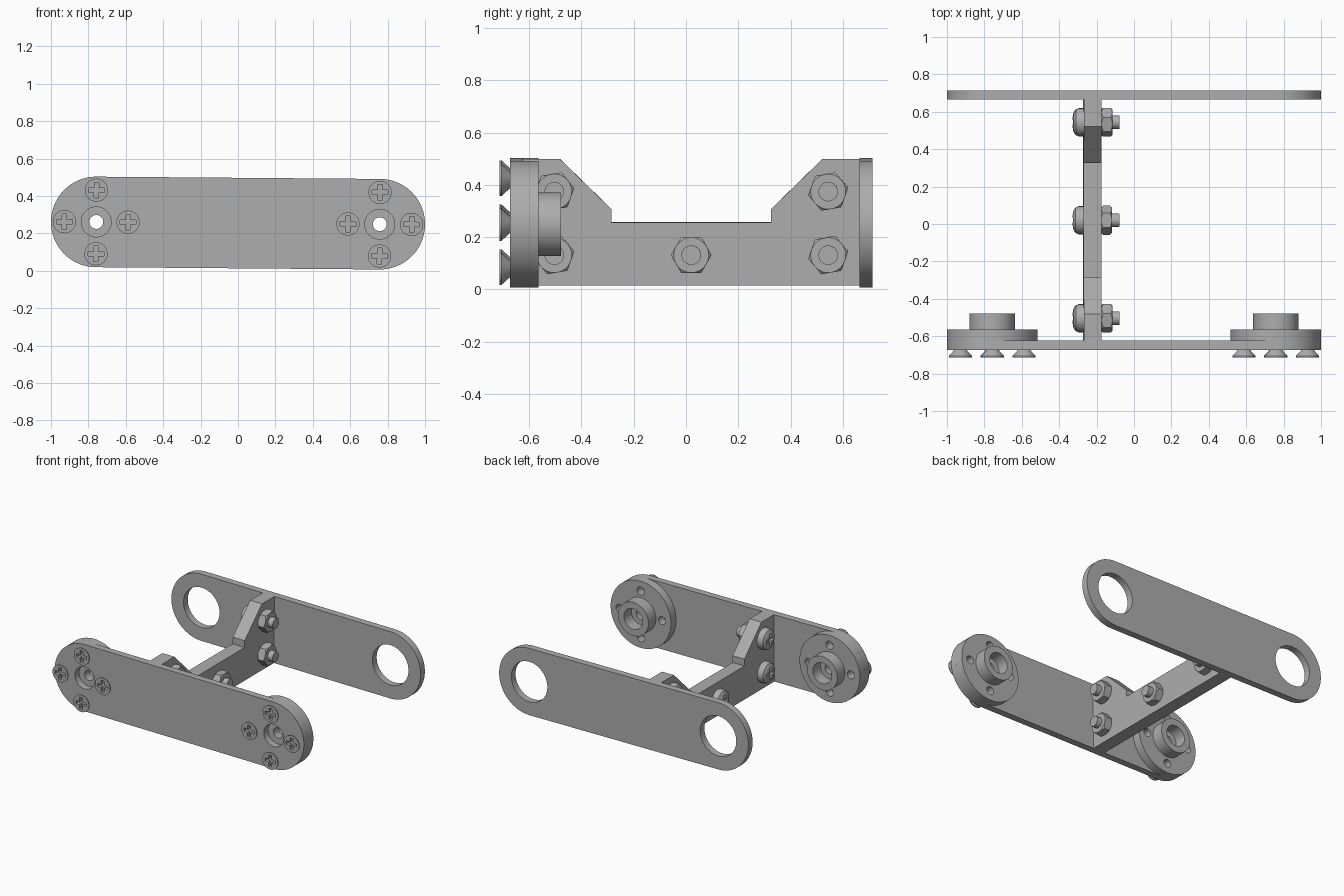
import bpy, bmesh
from math import pi, cos, sin, radians
from mathutils import Matrix, Vector

if "Cube" in bpy.data.objects:
    bpy.data.objects.remove(bpy.data.objects["Cube"])

GREY = (0.42, 0.42, 0.42, 1)
metal = bpy.data.materials.new("grey metal")
metal.use_nodes = True
metal.diffuse_color = GREY
metal.node_tree.nodes["Principled BSDF"].inputs["Base Color"].default_value = GREY

END, RADIUS, MID = 0.758, 0.242, 0.255
WEB_X, WEB_T = -0.2225, 0.095

# Frames: the local z axis of a part faces front, left or right
FRONT = Matrix.Rotation(pi / 2, 4, 'X')
LEFT = Matrix(((0, 0, 1, 0), (1, 0, 0, 0), (0, 1, 0, 0), (0, 0, 0, 1)))
RIGHT = LEFT @ Matrix.Rotation(pi, 4, 'Y')
# The whole bracket leans very slightly to one side
LEAN = (Matrix.Translation((0, 0, MID)) @ Matrix.Rotation(0.008, 4, 'Y')
        @ Matrix.Translation((0, 0, -MID)))


def arc(cx, cy, r, start=0, sweep=360, n=48):
    steps = n if sweep == 360 else n + 1
    angles = [radians(start + sweep * i / n) for i in range(steps)]
    return [(cx + r * cos(a), cy + r * sin(a)) for a in angles]


def clean(mesh):
    bm = bmesh.new()
    bm.from_mesh(mesh)
    bmesh.ops.remove_doubles(bm, verts=bm.verts, dist=0.0002)
    bmesh.ops.recalc_face_normals(bm, faces=bm.faces)
    bm.to_mesh(mesh)
    bm.free()
    return mesh


def evaluated(obj):
    graph = bpy.context.evaluated_depsgraph_get()
    return bpy.data.meshes.new_from_object(obj.evaluated_get(graph))


def temp(name, data):
    obj = bpy.data.objects.new(name, data)
    bpy.context.collection.objects.link(obj)
    obj.hide_render = True
    return obj


def slab(loops, thickness):
    """Flat outline with holes, extruded evenly about local z = 0."""
    curve = bpy.data.curves.new("outline", 'CURVE')
    curve.dimensions, curve.fill_mode = '2D', 'BOTH'
    curve.extrude = thickness / 2
    for loop in loops:
        spline = curve.splines.new('POLY')
        spline.points.add(len(loop) - 1)
        for point, (x, y) in zip(spline.points, loop):
            point.co = (x, y, 0, 1)
        spline.use_cyclic_u = True
    obj = temp("outline", curve)
    mesh = evaluated(obj)
    bpy.data.objects.remove(obj)
    return clean(mesh)


def lathe(profile, sides=32):
    """Revolve (radius, height) pairs about local z."""
    bm = bmesh.new()
    verts = [bm.verts.new((r, 0, h)) for r, h in profile]
    edges = [bm.edges.new(pair) for pair in zip(verts, verts[1:])]
    bmesh.ops.spin(bm, geom=verts + edges, cent=(0, 0, 0), axis=(0, 0, 1),
                   dvec=(0, 0, 0), angle=2 * pi, steps=sides)
    mesh = bpy.data.meshes.new("turned")
    bm.to_mesh(mesh)
    bm.free()
    return clean(mesh)


def combine(mesh, cutter, operation, height=0):
    base, tool = temp("base", mesh), temp("cutter", cutter)
    tool.location.z = height
    mod = base.modifiers.new("cut", 'BOOLEAN')
    mod.operation, mod.solver, mod.object = operation, 'EXACT', tool
    result = evaluated(base)
    for obj in (base, tool):
        bpy.data.objects.remove(obj)
    return result


def place(name, mesh, frame, location, spin=0):
    if not mesh.materials:
        mesh.materials.append(metal)
    mesh.materials[0] = metal
    mesh.shade_smooth()
    mesh.set_sharp_from_angle(angle=radians(30))
    obj = bpy.data.objects.new(name, mesh)
    bpy.context.collection.objects.link(obj)
    obj.matrix_world = (LEAN @ Matrix.Translation(Vector(location)) @ frame
                        @ Matrix.Rotation(radians(spin), 4, 'Z'))
    return obj


def cross(a, w, depth):
    points = []
    for k in range(4):
        c, s = round(cos(k * pi / 2)), round(sin(k * pi / 2))
        points += [(c * x - s * y, s * x + c * y) for x, y in ((a, -w), (a, w), (w, w))]
    return slab([points], depth)


def stadium():
    return arc(END, 0, RADIUS, -90, 180) + arc(-END, 0, RADIUS, 90, 180)


# Front and back plates
for name, hole, y, t in (("front_plate", 0.08, -0.6485, 0.049),
                         ("back_plate", 0.145, 0.689, 0.049)):
    holes = [arc(side * END, 0, hole) for side in (-1, 1)]
    place(name, slab([stadium()] + holes, t), FRONT, (0, y, MID))

# Web joining the plates, raised at both ends
half = [(0.665, -RADIUS), (0.665, RADIUS), (0.502, RADIUS), (0.305, 0.05), (0.305, 0)]
web = [(y + 0.02, z) for y, z in half]
web += [(0.02 - y, z) for y, z in reversed(half)]
web = [(max(-0.624, min(0.665, y)), z) for y, z in web]
place("web", slab([web], WEB_T), LEFT, (WEB_X, 0, MID))

# Round flanges with a hollow hub, and the screws holding them
PITCH = 0.17
ring = [(PITCH, 0), (0, PITCH), (-PITCH, 0), (0, -PITCH)]
disc = slab([arc(0, 0, RADIUS, n=64), arc(0, 0, 0.037)]
            + [arc(x, z, 0.029, n=24) for x, z in ring], 0.06)
hub = slab([arc(0, 0, 0.122), arc(0, 0, 0.075)], 0.086)
screw = lathe([(0, -0.05), (0.027, -0.05), (0.032, 0), (0.062, 0.033),
               (0.062, 0.04), (0, 0.04)])
screw = combine(screw, cross(0.042, 0.012, 0.05), 'DIFFERENCE', 0.04)
for side, label in ((1, "left"), (-1, "right")):
    place(label + "_flange", disc, FRONT, (side * END, -0.594, MID))
    place(label + "_hub", hub, FRONT, (side * END, -0.521, MID))
    for x, z in ring:
        place(label + "_flange_screw", screw, FRONT, (side * END + x, -0.673, MID + z))

# Bolts through the web with chamfered nuts
bolt = lathe([(0, -0.192), (0.037, -0.192), (0.037, 0), (0.075, 0), (0.075, 0.025),
              (0.068, 0.042), (0.05, 0.053), (0.025, 0.058), (0, 0.06)])
bolt = combine(bolt, cross(0.042, 0.012, 0.06), 'DIFFERENCE', 0.06)
nut = lathe([(0, 0), (0.078, 0), (0.078, 0.058), (0, 0.058)], 6)
chamfer = lathe([(0, -0.001), (0.066, -0.001), (0.08, 0.012), (0.08, 0.046),
                 (0.066, 0.059), (0, 0.059)], 48)
nut = combine(nut, chamfer, 'INTERSECT')
for y, z, turn in ((-0.504, 0.13, 10), (-0.504, 0.373, 10), (0.02, 0.13, 0),
                   (0.544, 0.13, 10), (0.544, 0.373, 10)):
    place("web_bolt", bolt, RIGHT, (WEB_X - WEB_T / 2, y, z))
    place("web_nut", nut, LEFT, (WEB_X + WEB_T / 2, y, z), turn)
